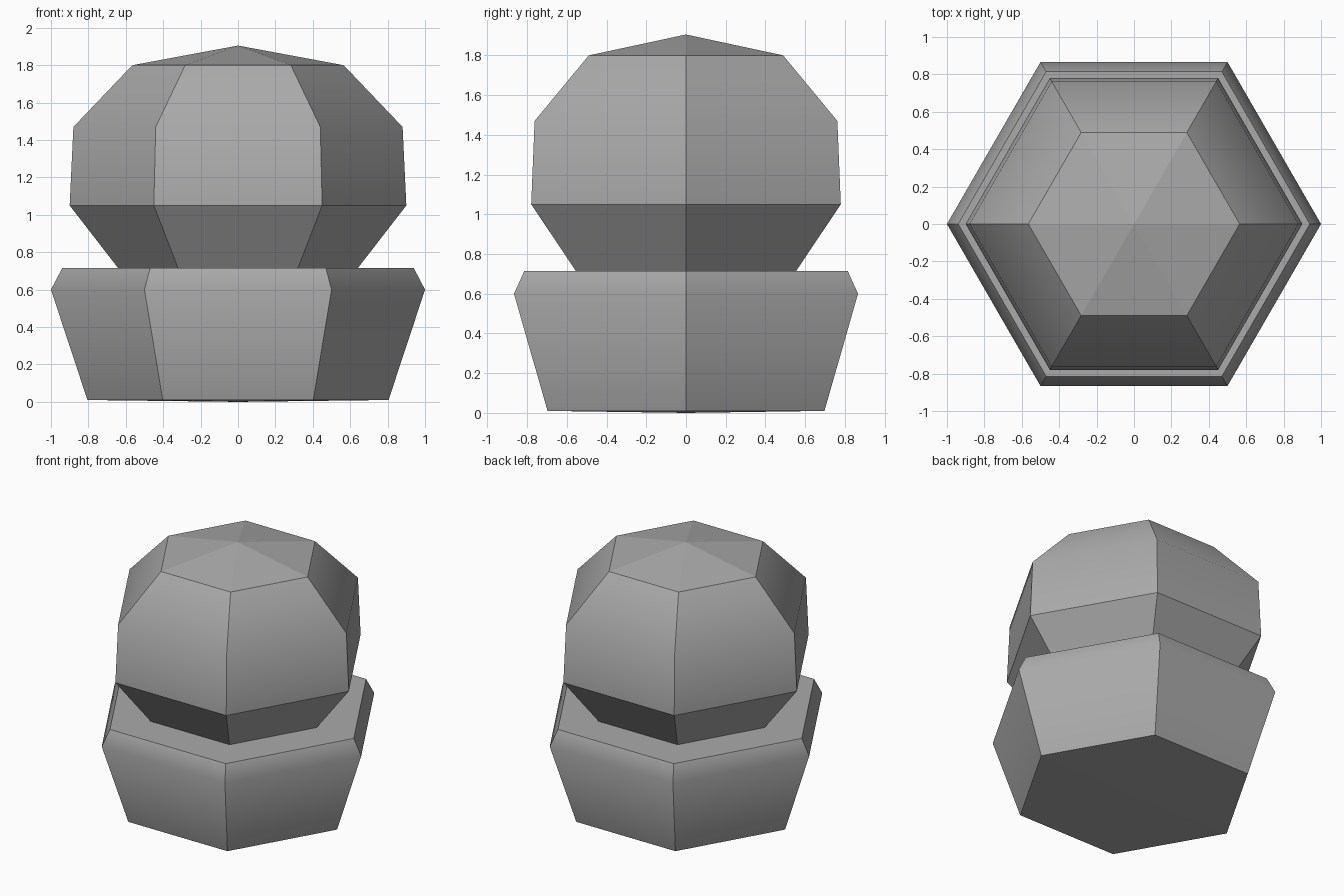
import bpy, bmesh
from math import cos, sin, pi

cube = bpy.data.objects.get("Cube")
if cube:
    bpy.data.objects.remove(cube)

SIDES = 6

grey = bpy.data.materials.new("plain_grey")
grey.use_nodes = True
colour = (0.4, 0.4, 0.4, 1)
grey.diffuse_color = colour
grey.node_tree.nodes["Principled BSDF"].inputs["Base Color"].default_value = colour


def hex_lathe(name, rings, bottom_z, top_z, soft_rings):
    """Six-sided turned solid with pointed or flat caps; soft_rings stay smooth."""
    bm = bmesh.new()
    loops = [[bm.verts.new((r * cos(2 * pi * i / SIDES), r * sin(2 * pi * i / SIDES), z))
              for i in range(SIDES)] for r, z in rings]
    low = bm.verts.new((0, 0, bottom_z))
    high = bm.verts.new((0, 0, top_z))
    for i in range(SIDES):
        j = (i + 1) % SIDES
        for a, b in zip(loops, loops[1:]):
            bm.faces.new((a[i], a[j], b[j], b[i])).smooth = True
        bm.faces.new((low, loops[0][j], loops[0][i]))
        bm.faces.new((high, loops[-1][i], loops[-1][j]))
    # Keep every edge crisp except the chosen horizontal bends
    for edge in bm.edges:
        edge.smooth = False
    for k in soft_rings:
        for i in range(SIDES):
            bm.edges.get((loops[k][i], loops[k][(i + 1) % SIDES])).smooth = True
    mesh = bpy.data.meshes.new(name)
    bm.to_mesh(mesh)
    bm.free()
    mesh.materials.append(grey)
    obj = bpy.data.objects.new(name, mesh)
    bpy.context.collection.objects.link(obj)
    return obj


# Flared pot with a chamfered rim and a flat top
hex_lathe("pot", [(0.805, 0.01), (1.0, 0.6), (0.94, 0.715)], 0.0, 0.715, [1])

# Rounded crown sitting in the pot
hex_lathe("crown", [(0.625, 0.695), (0.9, 1.05), (0.88, 1.47), (0.565, 1.8)], 0.695, 1.905, [2])
